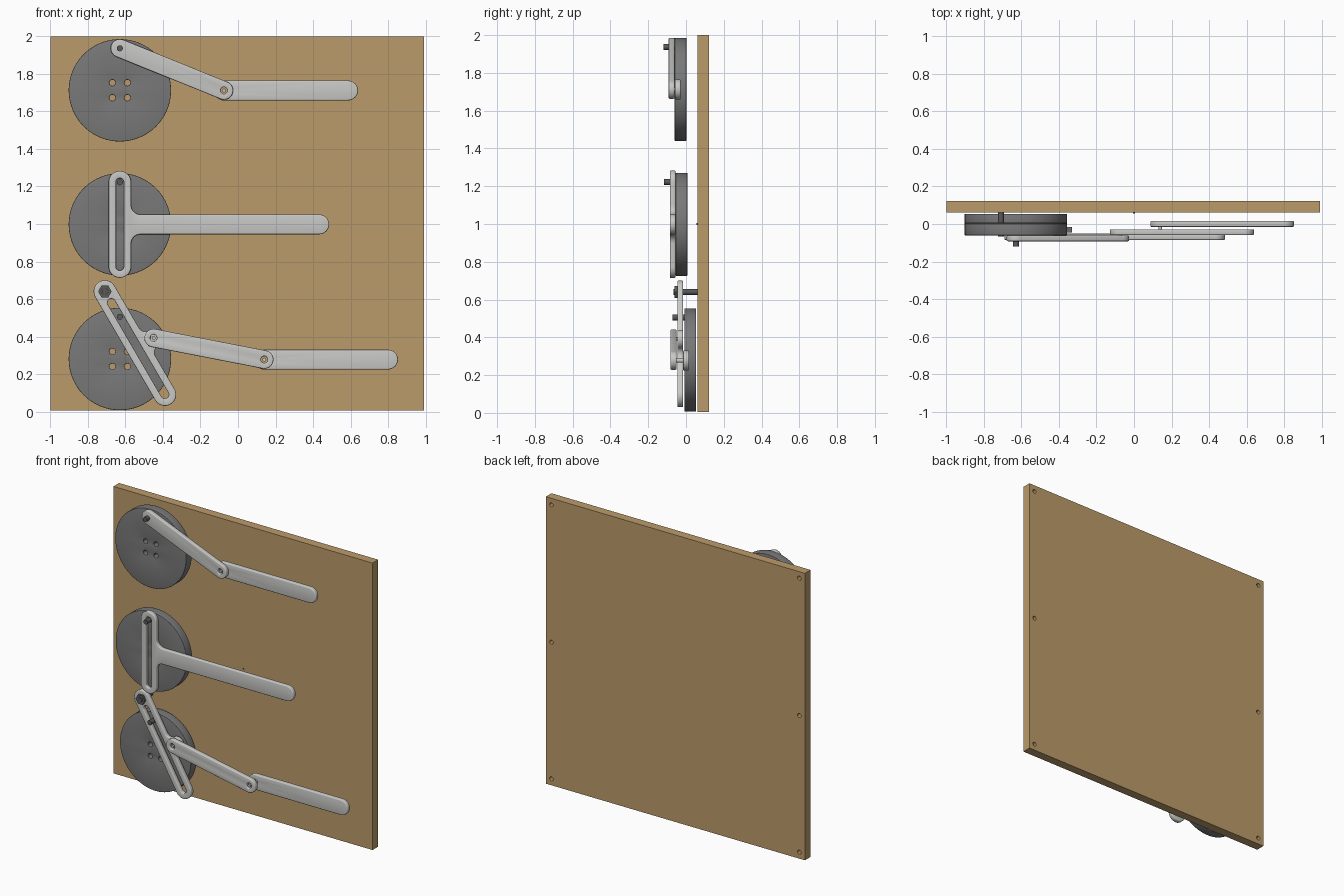
import bpy, bmesh, math
from mathutils import Vector

if "Cube" in bpy.data.objects:
    bpy.data.objects.remove(bpy.data.objects["Cube"])


def material(name, rgb):
    m = bpy.data.materials.new(name)
    m.diffuse_color = (*rgb, 1)
    m.use_nodes = True
    m.node_tree.nodes["Principled BSDF"].inputs["Base Color"].default_value = m.diffuse_color
    return m


WOOD = material("wood", (0.50, 0.33, 0.145))
GREY = material("wheel grey", (0.19, 0.19, 0.19))
LIGHT = material("light metal", (0.58, 0.58, 0.57))
DARK = material("dark steel", (0.10, 0.10, 0.10))


# ---- outlines in the x-z plane, counter-clockwise ----
def arc(c, r, a0, a1, n=16):
    return [Vector((c[0] + r * math.cos(math.radians(a0 + (a1 - a0) * i / n)),
                    c[1] + r * math.sin(math.radians(a0 + (a1 - a0) * i / n))))
            for i in range(n + 1)]


def circle(c, r, n=32):
    return arc(c, r, 0, 360, n)[:-1]


def capsule(p, q, r):
    a = math.degrees(math.atan2(q[1] - p[1], q[0] - p[0]))
    return arc(q, r, a - 90, a + 90) + arc(p, r, a + 90, a + 270)


def yoke(low, high, foot, r, stem, h, f):
    """Bar from low to high with a filleted round-ended side stem at distance foot from low."""
    low, high = Vector(low), Vector(high)
    v = (high - low).normalized()
    u = Vector((v.y, -v.x))
    top = (high - low).length - foot
    pts = (arc((0, -foot), r, 180, 360) + arc((r + f, -h - f), f, 180, 90, 8)
           + arc((stem, 0), h, -90, 90) + arc((r + f, h + f), f, 270, 180, 8)
           + arc((0, top), r, 0, 180))
    return [low + v * foot + u * p.x + v * p.y for p in pts]


def inset(loop, d):
    """Move a loop towards its left side."""
    out = []
    for i, p in enumerate(loop):
        a, b = (p - loop[i - 1]).normalized(), (loop[(i + 1) % len(loop)] - p).normalized()
        t = (a + b).normalized()
        out.append(p + Vector((-t.y, t.x)) * d)
    return out


def plate(name, outer, holes, y0, y1, mat, bevel=0.0):
    """Flat part between y0 and y1, with through holes and rounded rims."""
    steps = 3 if bevel else 0
    prof = [(bevel * (1 - math.sin(k / 3 * math.pi / 2)), bevel * (1 - math.cos(k / 3 * math.pi / 2)))
            for k in range(steps + 1)] if steps else [(0, 0)]
    levels = [(d, y0 + e) for d, e in prof] + [(d, y1 - e) for d, e in reversed(prof)]
    bm = bmesh.new()
    caps = ([], [])
    for loop in [outer] + [h[::-1] for h in holes]:
        rings = [[bm.verts.new((p.x, y, p.y)) for p in inset(loop, d)] for d, y in levels]
        n = len(loop)
        for a, b in zip(rings, rings[1:]):
            for i in range(n):
                j = (i + 1) % n
                bm.faces.new((a[i], a[j], b[j], b[i]))
        for cap, ring in zip(caps, (rings[0], rings[-1])):
            cap += [bm.edges.get((ring[i], ring[(i + 1) % n])) for i in range(n)]
    for cap, ny in zip(caps, (-1, 1)):
        bmesh.ops.triangle_fill(bm, edges=cap, use_beauty=True, normal=(0, ny, 0))
    bmesh.ops.recalc_face_normals(bm, faces=bm.faces[:])
    me = bpy.data.meshes.new(name)
    bm.to_mesh(me)
    bm.free()
    me.materials.append(mat)
    ob = bpy.data.objects.new(name, me)
    bpy.context.collection.objects.link(ob)
    return ob


def pin(name, c, r, y0, y1, mat=DARK):
    return plate(name, circle(c, r, 24), [], y0, y1, mat)


def wheel(name, c, y0, y1):
    bolts = [circle((c[0] + sx * 0.04, c[1] + sz * 0.04), 0.016, 20)
             for sx in (-1, 1) for sz in (-1, 1)]
    plate(name, circle(c, 0.273, 96), bolts, y0, y1, GREY, 0.003)


def rod(name, p, q, r, y0, y1, eyes):
    plate(name, capsule(p, q, r), [circle(e, 0.018, 24) for e in eyes], y0, y1, LIGHT, 0.006)


# ---- backing board with six blind screw holes in the rear ----
board = plate("backing_board", [Vector(p) for p in ((-1, 0.005), (0.993, 0.005), (0.993, 2), (-1, 2))],
              [], 0.06, 0.122, WOOD)
for x in (-0.957, 0.95):
    for z in (0.05, 1.0, 1.955):
        cutter = pin("screw_hole_cutter", (x, z), 0.014, 0.09, 0.15, WOOD)
        mod = board.modifiers.new("hole", 'BOOLEAN')
        mod.operation, mod.solver, mod.object = 'DIFFERENCE', 'EXACT', cutter
        bpy.context.view_layer.objects.active = board
        bpy.ops.object.modifier_apply(modifier=mod.name)
        bpy.data.objects.remove(cutter)
pin("centre_mark", (0, 1.0), 0.004, 0.056, 0.065)

# ---- top mechanism: crank and slider ----
joint = (-0.075, 1.712)
crank = (-0.63, 1.937)
wheel("top_wheel", (-0.63, 1.713), -0.06, 0.002)
pin("top_crank_pin", crank, 0.016, -0.12, -0.05)
rod("top_connecting_rod", crank, joint, 0.049, -0.092, -0.061, [joint])
rod("top_slider", joint, (0.587, 1.712), 0.053, -0.059, -0.028, [joint])
pin("top_joint_pin", joint, 0.010, -0.09, -0.03, LIGHT)

# ---- middle mechanism: slotted yoke ----
wheel("middle_wheel", (-0.63, 0.998), -0.055, 0.007)
pin("middle_crank_pin", (-0.63, 1.222), 0.016, -0.116, -0.05)
lo, hi = (-0.63, 0.773), (-0.63, 1.223)
plate("middle_yoke", yoke(lo, hi, 0.225, 0.06, 1.063, 0.053, 0.05),
      [capsule(lo, hi, 0.021)], -0.085, -0.056, LIGHT, 0.006)

# ---- bottom mechanism: quick return lever ----
lo, hi = (-0.39, 0.09), (-0.71, 0.64)
lug, end = (-0.45, 0.392), (0.14, 0.277)
wheel("bottom_wheel", (-0.63, 0.28), -0.008, 0.054)
pin("bottom_crank_pin", (-0.63, 0.505), 0.016, -0.072, -0.002)
plate("slotted_lever", yoke(lo, hi, 0.289, 0.06, 0.10, 0.05, 0.036),
      [capsule(lo, (-0.675, 0.58), 0.021), circle(hi, 0.017, 24)],
      -0.046, -0.015, LIGHT, 0.006)
pin("lever_pivot", hi, 0.016, -0.066, 0.062)
plate("pivot_nut", circle(hi, 0.036, 6), [circle(hi, 0.017, 24)], -0.06, -0.046, DARK)
rod("bottom_link", lug, end, 0.049, -0.082, -0.05, [lug, end])
rod("bottom_slider", end, (0.80, 0.277), 0.053, -0.015, 0.016, [end])
pin("lug_pin", lug, 0.010, -0.08, -0.02, LIGHT)
pin("slider_pin", end, 0.010, -0.08, 0.014, LIGHT)

# ---- shading ----
bpy.ops.object.select_all(action='SELECT')
bpy.ops.object.shade_smooth_by_angle(angle=math.radians(35))
